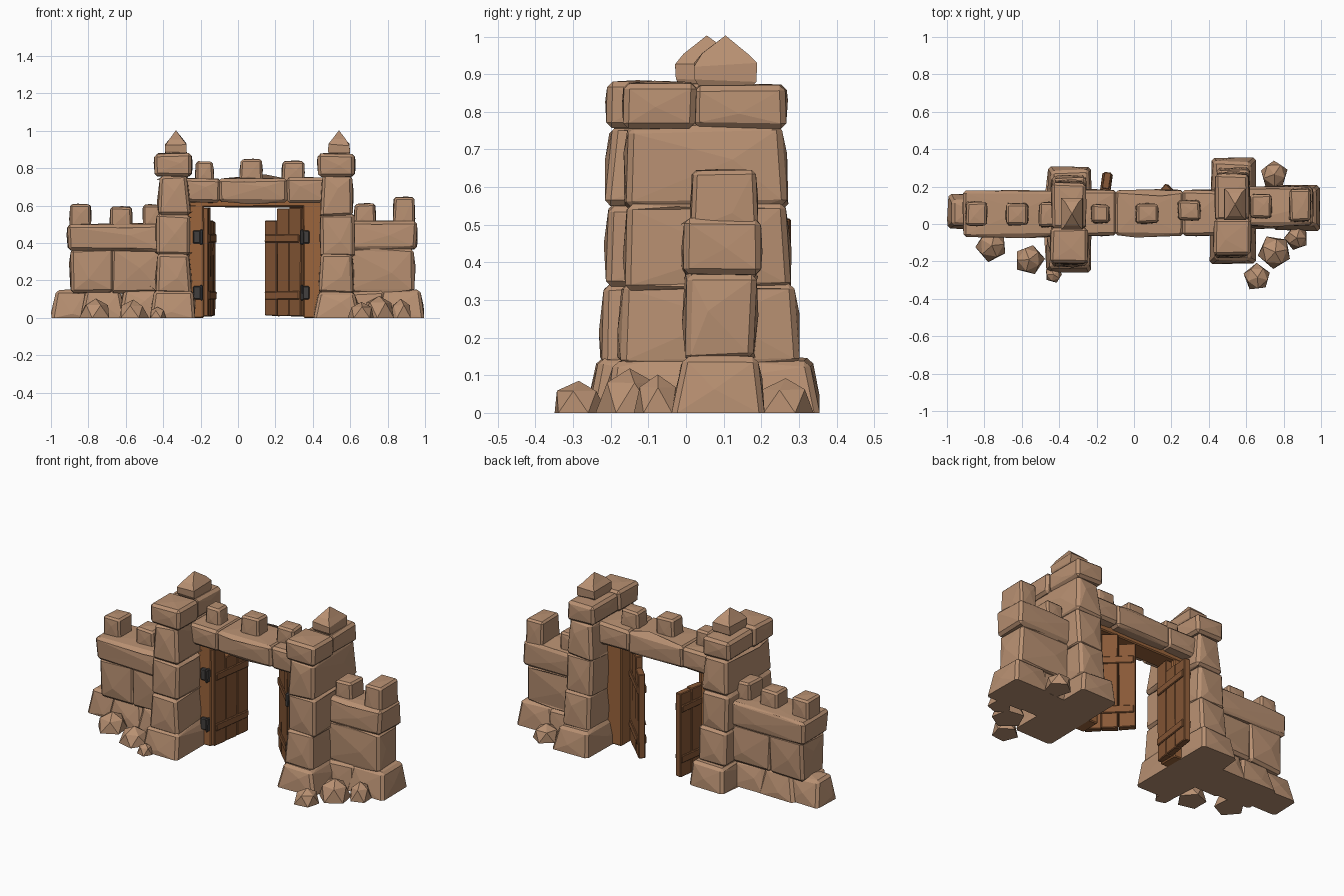
import bpy, bmesh, math, random
from mathutils import Vector, Matrix

if "Cube" in bpy.data.objects:
    bpy.data.objects.remove(bpy.data.objects["Cube"])

random.seed(4)


def material(name, rgb):
    m = bpy.data.materials.new(name)
    m.diffuse_color = (*rgb, 1)
    m.use_nodes = True
    m.node_tree.nodes["Principled BSDF"].inputs["Base Color"].default_value = m.diffuse_color
    return m


STONE = material("tan stone", (0.48, 0.28, 0.168))
FRAME = material("frame wood", (0.33, 0.13, 0.045))
DOOR = material("door wood", (0.25, 0.1, 0.038))
IRON = material("dark iron", (0.055, 0.05, 0.048))


def finish(bm, name, mat):
    bmesh.ops.recalc_face_normals(bm, faces=bm.faces[:])
    me = bpy.data.meshes.new(name)
    bm.to_mesh(me)
    bm.free()
    me.materials.append(mat)
    ob = bpy.data.objects.new(name, me)
    bpy.context.collection.objects.link(ob)
    return ob


def block(name, x, y, z, mat=STONE, jitter=0.007, bevel=0.015, bulge=0.005,
          taper=0.0, matrix=None):
    """Chipped box between (lo, hi) ranges; the top narrows by taper."""
    bm = bmesh.new()
    bmesh.ops.create_cube(bm, size=1)
    lo = Vector((x[0], y[0], z[0]))
    size = Vector((x[1], y[1], z[1])) - lo
    mid = lo + size / 2
    for v in bm.verts:
        k = taper if v.co.z > 0 else 0
        p = Vector((v.co[i] * size[i] + mid[i] for i in range(3)))
        for i in (0, 1):
            p[i] -= math.copysign(k, v.co[i])
        v.co = p + Vector([random.uniform(-jitter, jitter) for _ in range(3)])
    if bevel:
        bmesh.ops.bevel(bm, geom=bm.edges[:], offset=bevel, segments=1,
                        profile=0.5, affect='EDGES')
    if bulge:
        bm.normal_update()
        for f in [f for f in bm.faces if f.calc_area() > 0.006]:
            n = f.normal.copy()
            c = bmesh.ops.poke(bm, faces=[f], offset=0)["verts"][0]
            slide = Vector([random.uniform(-.2, .2) * s for s in size])
            c.co += n * bulge + slide - n * slide.dot(n)
    for v in bm.verts:
        if matrix:
            v.co = matrix @ v.co
        v.co.z = max(v.co.z, 0)
    return finish(bm, name, mat)


def rock(name, x, y, r, h):
    """Faceted boulder, widest where it meets the ground."""
    bm = bmesh.new()
    bmesh.ops.create_icosphere(bm, subdivisions=1, radius=1)
    turn = Matrix.Rotation(random.uniform(0, 6), 3, 'Z')
    for v in bm.verts:
        p = turn @ v.co * random.uniform(0.95, 1.08)
        low = v.co.z < 0
        k = r * (1.12 if low else 0.85)
        v.co = (x + p.x * k, y + p.y * k, 0 if low else h * (0.15 + 0.85 * p.z ** 0.6))
    return finish(bm, name, STONE)


def spire(name, x, y):
    """Small capstone drawn up to a point."""
    bm = bmesh.new()
    rings = []
    for z, kx, ky in ((0.85, .045, .06), (0.885, .058, .082), (0.925, .057, .084), (0.955, .036, .062)):
        rings.append([bm.verts.new((x + sx * kx, y + sy * ky, z + random.uniform(-.006, .006)))
                      for sx, sy in ((-1, -1), (1, -1), (1, 1), (-1, 1))])
    tip = bm.verts.new((x, y, 1.003))
    for a, b in zip(rings, rings[1:]):
        for i in range(4):
            j = (i + 1) % 4
            bm.faces.new((a[i], a[j], b[j], b[i]))
    for i in range(4):
        bm.faces.new((rings[-1][i], rings[-1][(i + 1) % 4], tip))
    bm.faces.new(rings[0][::-1])
    return finish(bm, name, STONE)


# Towers: stacked stones, a two-stone cap and a pointed spire
# rows: x half width, y front, y back, bottom, top, taper
ROWS = ((0.121, -0.283, 0.283, -0.03, 0.14, 0.022), (0.093, -0.25, 0.232, 0.13, 0.34, 0.01),
        (0.089, -0.235, 0.205, 0.33, 0.555, 0.004), (0.087, -0.235, 0.2, 0.545, 0.762, 0.012))
for side, cx, cy, sy in (("left", -0.342, 0.025, 0.055), ("right", 0.53, 0.07, 0.105)):
    for hw, y0, y1, z0, z1, t in ROWS:
        s = random.uniform(-0.004, 0.004)
        block(side + "_tower_stone", (cx - hw + s, cx + hw + s), (cy + y0, cy + y1),
              (z0, z1), taper=t, bulge=0.009)
    block(side + "_tower_cap_front", (cx - .103, cx + .095), (cy - .235, cy - .045), (.757, .878), jitter=.004)
    block(side + "_tower_cap_back", (cx - .095, cx + .085), (cy - .05, cy + .195), (.757, .873), jitter=.004)
    spire(side + "_tower_spire", cx + 0.01, sy)

# Side walls: sloped footing, body stones, top band
for x0, x1, y0, y1 in ((-1.0, -0.78, -0.03, 0.16), (-0.84, -0.6, -.06, .18), (-0.64, -0.4, -.07, .18)):
    block("left_wall_footing", (x0, x1), (y0, y1), (-0.03, 0.146), taper=0.028, bulge=.01)
for x0, x1 in ((-0.89, -0.67), (-0.68, -0.4)):
    block("left_wall_stone", (x0, x1), (-0.05, 0.165), (0.135, 0.37), bulge=0.01)
block("left_wall_band", (-0.91, -0.4), (-0.065, 0.175), (0.36, 0.505))
block("right_wall_footing", (0.58, 0.8), (-0.03, 0.2), (-0.03, 0.14), taper=0.015)
block("right_wall_footing", (0.74, 1.0), (-0.035, 0.215), (-0.03, 0.15), taper=0.028, bulge=.008)
block("right_wall_stone", (0.58, 0.94), (0, 0.185), (0.14, 0.375), bulge=0.01)
block("right_wall_band", (0.58, 0.955), (-0.006, 0.195), (0.365, 0.512))

# Stone beam over the gate
for x0, x1 in ((-0.3, -0.095), (-0.1, 0.265), (0.26, 0.48)):
    block("gate_beam_stone", (x0, x1), (-0.06, 0.18), (0.617, 0.745), jitter=.005)

# Battlements: x range, y range, z range
for x0, x1, y0, y1, z0, z1 in (
        (-.9, -.785, -.01, .12, .48, .605), (-.685, -.565, -.005, .11, .48, .592),
        (-.51, -.41, -.015, .115, .48, .605), (-.23, -.13, .005, .105, .72, .835),
        (.01, .13, .005, .11, .72, .845), (.235, .355, .02, .125, .72, .84),
        (.62, .735, .03, .16, .48, .61), (.83, .945, .015, .19, .48, .645)):
    block("battlement", (x0, x1), (y0, y1), (z0, z1), taper=0.003, jitter=.004,
          bevel=.011, bulge=.004)

# Loose rocks around the base
for x, y, r, h in ((-.76, -.115, .085, .1), (-.56, -.19, .08, .095), (-.43, -.27, .046, .06),
                   (.66, -.285, .072, .085), (.755, -.15, .09, .12), (.87, -.075, .064, .1),
                   (.75, .265, .076, .09)):
    rock("loose_rock", x, y, r, h)

# Wooden gate frame
wood = dict(mat=FRAME, jitter=0.003, bevel=0.006, bulge=0)
block("left_gate_post", (-0.27, -0.18), (0.0, 0.12), (0, 0.605), **wood)
block("right_gate_post", (0.35, 0.46), (0.0, 0.12), (0, 0.605), **wood)
block("gate_frame_beam", (-0.27, 0.46), (0.0, 0.12), (0.592, 0.632), **wood)

# Open door leaves: three planks and slim cross bars, built along x then swung
for side, hx, angle in (("left", -0.178, 82), ("right", 0.35, 135)):
    m = Matrix.Translation((hx, 0.005, 0)) @ Matrix.Rotation(math.radians(angle), 4, 'Z')
    tops = (0.59, 0.585, 0.52) if side == "right" else (0.59, 0.52, 0.515)
    for i, top in enumerate(tops):
        block(side + "_door_plank", (i * .092, i * .092 + .091), (-.02, .02),
              (0.008 + .002 * i, top), DOOR, .002, .004, 0, matrix=m)
    for z in (0.12, 0.425):
        block(side + "_door_bar", (.01, .268), (-.027, .027),
              (z - .022, z + .022), DOOR, .002, .004, 0, matrix=m)

# Iron hinges
for side, x0 in (("left", -0.24), ("right", 0.34)):
    for z in (0.1, 0.397):
        block(side + "_hinge_plate", (x0, x0 + .042), (-.018, .012), (z, z + .07), IRON,
              .002, .005, 0)
        xi = x0 + (.035 if side == "left" else -.006)
        block(side + "_hinge_knuckle", (xi, xi + .018), (-.026, .03), (z - .005, z + .075),
              IRON, .002, .005, 0)
